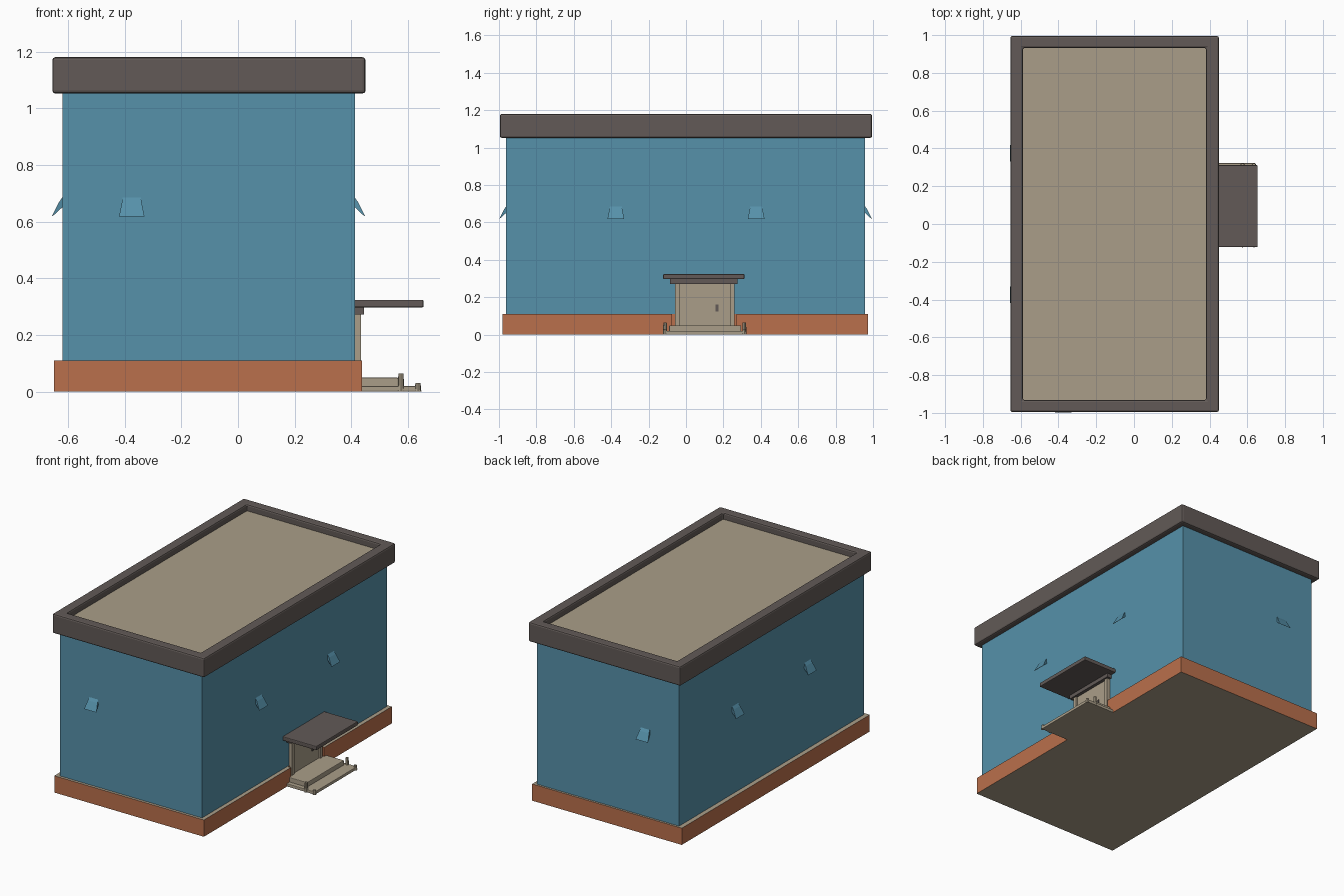
import bpy, bmesh, math
from mathutils import Vector

if "Cube" in bpy.data.objects:
    bpy.data.objects.remove(bpy.data.objects["Cube"])


def mat(name, r, g, b):
    m = bpy.data.materials.new(name)
    m.diffuse_color = [((c / 255 + 0.055) / 1.055) ** 2.4 for c in (r, g, b)] + [1]
    m.use_nodes = True
    m.node_tree.nodes["Principled BSDF"].inputs["Base Color"].default_value = m.diffuse_color
    return m


BLUE = mat("blue_wall", 86, 145, 170)
ORANGE = mat("orange_brick", 186, 112, 76)
GREY = mat("dark_grey", 98, 90, 87)
BEIGE = mat("beige", 170, 158, 137)


def finish(name, bm, mats, rule=None, bevel=0):
    bmesh.ops.recalc_face_normals(bm, faces=bm.faces)
    if rule:
        for f in bm.faces:
            f.material_index = rule(f)
    me = bpy.data.meshes.new(name)
    bm.to_mesh(me)
    bm.free()
    for m in mats:
        me.materials.append(m)
    ob = bpy.data.objects.new(name, me)
    bpy.context.collection.objects.link(ob)
    if bevel:
        mod = ob.modifiers.new("soft_edges", 'BEVEL')
        mod.width = bevel
        mod.segments = 2
    return ob


def prism(name, pts, z0, z1, mats, rule=None, bevel=0):
    """Extrude a plan outline upwards."""
    bm = bmesh.new()
    base = bm.faces.new([bm.verts.new((x, y, z0)) for x, y in pts])
    ext = bmesh.ops.extrude_face_region(bm, geom=[base], use_keep_orig=True)
    for v in ext["geom"]:
        if isinstance(v, bmesh.types.BMVert):
            v.co.z = z1
    return finish(name, bm, mats, rule, bevel)


def rect(x0, x1, y0, y1):
    return [(x0, y0), (x1, y0), (x1, y1), (x0, y1)]


def box(name, x, y, z, m, bevel=0):
    return prism(name, rect(*x, *y), z[0], z[1], [m], None, bevel)


# walls
box("walls", (-0.62, 0.412), (-0.962, 0.958), (0.02, 1.10), BLUE)

# plinth with a notch for the doorway; orange sides, beige ledge and underside
outline = [(-0.65, -0.98), (0.438, -0.98), (0.438, -0.075), (0.415, -0.075),
           (0.415, 0.27), (0.438, 0.27), (0.438, 0.972), (-0.65, 0.972)]
prism("plinth", outline, 0, 0.11, [ORANGE, BEIGE], lambda f: int(abs(f.normal.z) > 0.5))

# parapet ring
bm = bmesh.new()
outer, inner = rect(-0.655, 0.45, -0.995, 0.995), rect(-0.588, 0.382, -0.932, 0.932)
loops = [[bm.verts.new((x, y, z)) for x, y in pts]
         for pts, z in ((outer, 1.052), (outer, 1.18), (inner, 1.18), (inner, 1.052))]
for a, b in zip(loops, loops[1:] + loops[:1]):
    for i in range(4):
        j = (i + 1) % 4
        bm.faces.new((a[i], a[j], b[j], b[i]))
finish("parapet", bm, [GREY], None, 0.01)

# flat roof
box("roof", (-0.60, 0.395), (-0.945, 0.945), (1.09, 1.138), BEIGE)

# doorway: door, frame posts, lintel, handle
box("door", (0.40, 0.424), (-0.05, 0.25), (0, 0.295), BEIGE)
for y in (-0.06, 0.235):
    box("door_post", (0.40, 0.434), (y, y + 0.025), (0, 0.29), BEIGE)
box("door_lintel", (0.40, 0.445), (-0.085, 0.275), (0.272, 0.30), GREY)
box("door_handle", (0.42, 0.43), (0.157, 0.173), (0.125, 0.16), GREY)

# awning over the door
box("awning", (0.40, 0.655), (-0.122, 0.312), (0.297, 0.324), GREY, 0.005)

# entrance steps with low side rails
box("lower_step", (0.41, 0.642), (-0.118, 0.322), (0, 0.02), BEIGE, 0.004)
box("upper_step", (0.41, 0.565), (-0.09, 0.295), (0.015, 0.05), BEIGE, 0.004)
for y in (-0.112, 0.312):
    for x, top in ((0.575, 0.064), (0.635, 0.03)):
        bm = bmesh.new()
        bmesh.ops.create_cone(bm, cap_ends=True, segments=8, radius1=0.012,
                              radius2=0.009, depth=top)
        bmesh.ops.translate(bm, vec=(x, y, top / 2), verts=bm.verts)
        finish("step_post", bm, [BEIGE])


# wall lamps: thin sloping hoods, blue outside and beige below
def hood(pos, out):
    out = Vector(out)
    side = Vector((-out.y, out.x, 0))
    profile = [(-0.01, 0.70), (0.012, 0.668), (0.037, 0.618), (0.026, 0.626), (-0.01, 0.66)]
    bm = bmesh.new()
    ends = [[bm.verts.new(Vector(pos) + out * d + side * s * (0.03 + 0.4 * max(d, 0)) +
                          Vector((0, 0, z))) for d, z in profile] for s in (-1, 1)]
    n = len(profile)
    for i in range(n):
        j = (i + 1) % n
        bm.faces.new((ends[0][i], ends[0][j], ends[1][j], ends[1][i]))
    for e in ends:
        bm.faces.new(e)
    finish("lamp_hood", bm, [BLUE, BEIGE], lambda f: int(f.normal.z < -0.3))


for y in (-0.375, 0.375):
    hood((0.412, y, 0), (1, 0, 0))
    hood((-0.62, y, 0), (-1, 0, 0))
hood((-0.375, -0.962, 0), (0, -1, 0))
hood((-0.375, 0.958, 0), (0, 1, 0))
